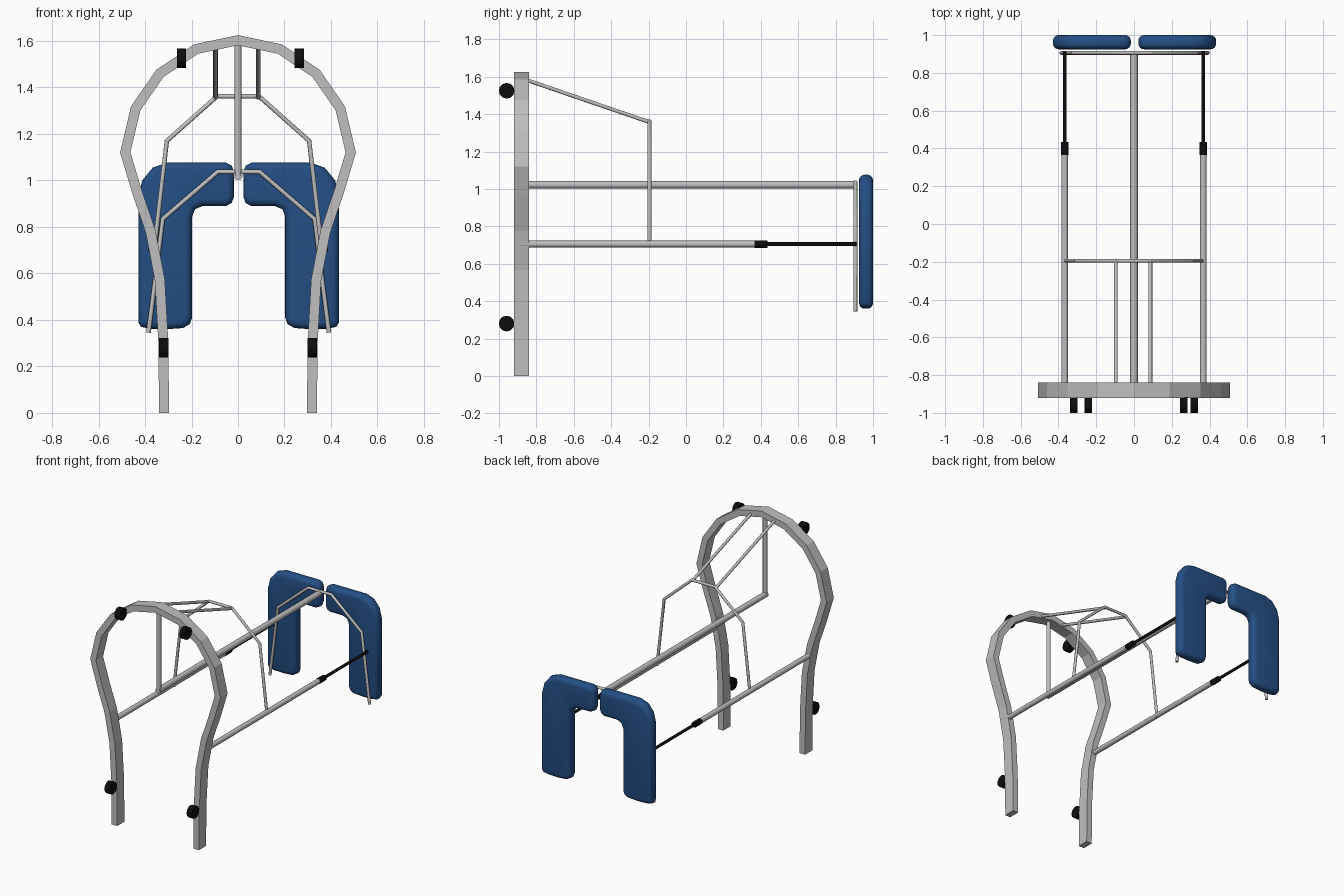
import bpy
import bmesh
from mathutils import Vector

cube = bpy.data.objects.get("Cube")
if cube:
    bpy.data.objects.remove(cube, do_unlink=True)


def material(name, rgb):
    m = bpy.data.materials.new(name)
    m.use_nodes = True
    m.diffuse_color = (*rgb, 1)
    m.node_tree.nodes["Principled BSDF"].inputs["Base Color"].default_value = (*rgb, 1)
    return m


METAL = material("grey metal", (0.52, 0.52, 0.52))
BLACK = material("black rubber", (0.004, 0.004, 0.004))
BLUE = material("blue padding", (0.018, 0.078, 0.235))


def activate(obj):
    bpy.ops.object.select_all(action='DESELECT')
    obj.select_set(True)
    bpy.context.view_layer.objects.active = obj


def smooth(obj, angle=0.6):
    activate(obj)
    bpy.ops.object.shade_smooth_by_angle(angle=angle)


def tube(name, points, radius, mat):
    """Round tube with mitred bends along a list of points."""
    curve = bpy.data.curves.new(name, 'CURVE')
    curve.dimensions = '3D'
    curve.bevel_depth = radius
    curve.bevel_resolution = 4
    curve.use_fill_caps = True
    spline = curve.splines.new('POLY')
    spline.points.add(len(points) - 1)
    for p, co in zip(spline.points, points):
        p.co = (*co, 1)
    curve.materials.append(mat)
    obj = bpy.data.objects.new(name, curve)
    bpy.context.collection.objects.link(obj)
    activate(obj)
    bpy.ops.object.convert(target='MESH')
    obj = bpy.context.object
    smooth(obj)
    return obj


def mesh_object(name, bm, mat):
    bmesh.ops.recalc_face_normals(bm, faces=bm.faces)
    mesh = bpy.data.meshes.new(name)
    bm.to_mesh(mesh)
    bm.free()
    mesh.materials.append(mat)
    obj = bpy.data.objects.new(name, mesh)
    bpy.context.collection.objects.link(obj)
    return obj


def mirrored(half):
    """Full left-to-right path from its +x half, which ends near the middle."""
    return [(-x, z) for x, z in half] + [(x, z) for x, z in reversed(half) if x > 0]


# Front arch: rectangular bar swept along a faceted horseshoe
def arch(name, path, width, y0, y1):
    pts = [Vector(p) for p in path]
    bm = bmesh.new()
    rings = []
    for i, p in enumerate(pts):
        d0 = (p - pts[i - 1]).normalized() if i else None
        d1 = (pts[i + 1] - p).normalized() if i < len(pts) - 1 else None
        d0, d1 = d0 or d1, d1 or d0
        t = (d0 + d1).normalized()
        side = Vector((-t.y, t.x)) * (width / 2 / t.dot(d0))
        rings.append([bm.verts.new((q.x, y, q.y)) for q, y in
                      ((p + side, y0), (p - side, y0), (p - side, y1), (p + side, y1))])
    for a, b in zip(rings, rings[1:]):
        for k in range(4):
            bm.faces.new((a[k], a[k - 1], b[k - 1], b[k]))
    bm.faces.new(rings[0])
    bm.faces.new(rings[-1])
    return mesh_object(name, bm, METAL)


half_arch = [(0.318, 0), (0.321, 0.3), (0.336, 0.57), (0.376, 0.78), (0.437, 0.96),
             (0.485, 1.12), (0.44, 1.31), (0.336, 1.46), (0.18, 1.565), (0, 1.603)]
arch("front_arch", mirrored(half_arch), 0.043, -0.92, -0.84)

# Black rollers on the front of the arch
for name, x, z in (("upper_right", -0.243, 1.525), ("upper_left", 0.263, 1.525),
                   ("lower_right", -0.32, 0.28), ("lower_left", 0.32, 0.28)):
    tube(name + "_roller", [(x - 0.02, -0.959, z), (x + 0.02, -0.959, z)], 0.042, BLACK)

# Centre rail and the post that hangs from the arch
tube("centre_rail", [(0, -0.89, 1.022), (0, 0.908, 1.022)], 0.02, METAL)
tube("centre_post", [(0, -0.88, 1.022), (0, -0.88, 1.6)], 0.015, METAL)

# Side rails with sockets, extension rods and sloping struts
for side, s in (("right", -1), ("left", 1)):
    x = s * 0.367
    tube(side + "_rail", [(x, -0.88, 0.705), (x, 0.38, 0.705)], 0.018, METAL)
    tube(side + "_socket", [(x, 0.366, 0.705), (x, 0.435, 0.705)], 0.02, BLACK)
    tube(side + "_rod", [(x, 0.43, 0.705), (x, 0.912, 0.705)], 0.01, BLACK)
    xs = s * 0.092 - 0.005
    tube(side + "_strut", [(xs, -0.86, 1.585), (xs, -0.195, 1.357)], 0.01, METAL)

# Middle hoop and rear hoop
mid = mirrored([(0.362, 0.69), (0.306, 1.17), (0.09, 1.362)])
tube("middle_hoop", [(x, -0.195, z) for x, z in mid], 0.01, METAL)
rear = mirrored([(0.388, 0.345), (0.326, 0.835), (0.09, 1.037)])
tube("rear_hoop", [(x + 0.003, 0.906, z) for x, z in rear], 0.01, METAL)

# Rear pads: L-shaped cushions with rounded rims
pad_outline = [(0.432, 0.39), (0.432, 0.93), (0.415, 1.0), (0.37, 1.055), (0.31, 1.076),
               (0.055, 1.076), (0.03, 1.064), (0.02, 1.035), (0.02, 0.93), (0.03, 0.903),
               (0.055, 0.89), (0.155, 0.89), (0.188, 0.876), (0.2, 0.845), (0.2, 0.41),
               (0.21, 0.382), (0.24, 0.365), (0.31, 0.36), (0.38, 0.362), (0.42, 0.37)]
for side, s in (("right", -1), ("left", 1)):
    bm = bmesh.new()
    face = bm.faces.new([bm.verts.new((s * x + 0.003, 0.925, z)) for x, z in pad_outline])
    ext = bmesh.ops.extrude_face_region(bm, geom=[face])
    bmesh.ops.translate(bm, vec=(0, 0.075, 0),
                        verts=[v for v in ext["geom"] if isinstance(v, bmesh.types.BMVert)])
    pad = mesh_object(side + "_pad", bm, BLUE)
    bevel = pad.modifiers.new("rounded_rim", 'BEVEL')
    bevel.width = 0.03
    bevel.segments = 4
    bevel.limit_method = 'ANGLE'
    bevel.angle_limit = 1.3
    bevel.use_clamp_overlap = False
    activate(pad)
    bpy.ops.object.modifier_apply(modifier=bevel.name)
    smooth(pad, 0.9)
